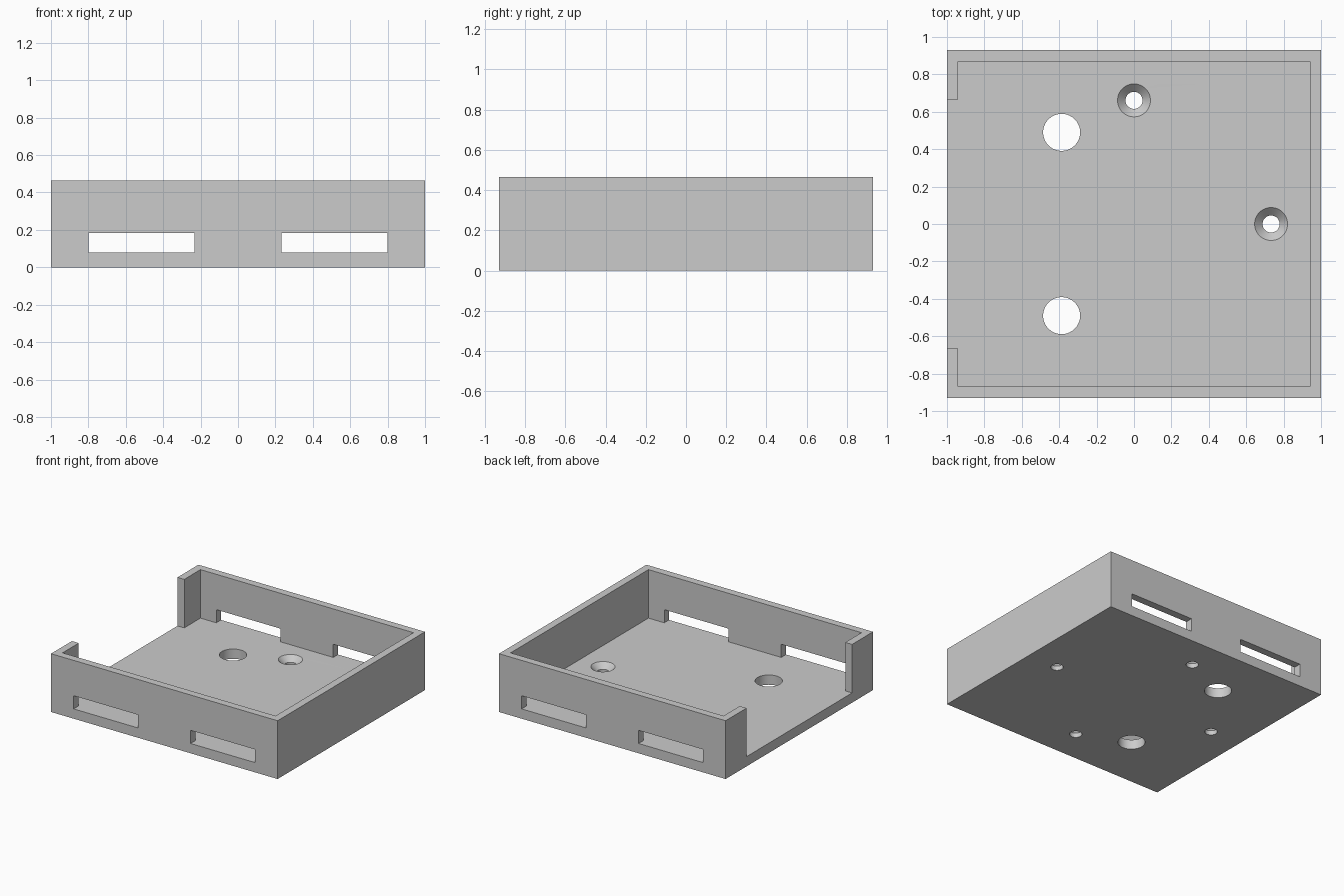
import bpy, bmesh, math
from mathutils import Vector

if "Cube" in bpy.data.objects:
    bpy.data.objects.remove(bpy.data.objects["Cube"])

HX, HY, H = 1.0, 0.929, 0.465   # half width, half depth, height
WALL, FLOOR = 0.06, 0.078

grey = bpy.data.materials.new("light_grey")
grey.diffuse_color = (0.6, 0.6, 0.6, 1)
grey.use_nodes = True
grey.node_tree.nodes["Principled BSDF"].inputs["Base Color"].default_value = grey.diffuse_color


def add_object(name, bm):
    bmesh.ops.recalc_face_normals(bm, faces=bm.faces)
    mesh = bpy.data.meshes.new(name)
    bm.to_mesh(mesh)
    bm.free()
    mesh.materials.append(grey)
    obj = bpy.data.objects.new(name, mesh)
    bpy.context.collection.objects.link(obj)
    return obj


def box(name, lo, hi):
    bm = bmesh.new()
    bmesh.ops.create_cube(bm, size=1)
    lo, hi = Vector(lo), Vector(hi)
    for v in bm.verts:
        v.co = (lo + hi) / 2 + v.co * (hi - lo)
    return add_object(name, bm)


def turned(name, x, y, profile, sides=64):
    """Solid of revolution from (radius, z) points, capped at both ends."""
    bm = bmesh.new()
    rings = [[bm.verts.new((x + r * math.cos(2 * math.pi * i / sides),
                            y + r * math.sin(2 * math.pi * i / sides), z))
              for i in range(sides)] for r, z in profile]
    for a, b in zip(rings, rings[1:]):
        for i in range(sides):
            j = (i + 1) % sides
            bm.faces.new((a[i], a[j], b[j], b[i]))
    bm.faces.new(rings[0][::-1])
    bm.faces.new(rings[-1])
    return add_object(name, bm)


# Solid block for the tray
tray = box("tray", (-HX, -HY, 0), (HX, HY, H))

# Cavity and the opening in the left wall
cutters = [
    box("cavity_cutter", (-HX + WALL, -HY + WALL, FLOOR), (HX - WALL, HY - WALL, H + 0.2)),
    box("side_opening_cutter", (-HX - 0.2, -0.665, FLOOR), (-HX + 0.2, 0.665, H + 0.3)),
]

# Two slots through both the front and back walls
for s in (-1, 1):
    x0, x1 = sorted((s * 0.232, s * 0.8))
    for t in (-1, 1):
        y0, y1 = sorted((t * (HY - 0.15), t * (HY + 0.15)))
        cutters.append(box("slot_cutter", (x0, y0, FLOOR), (x1, y1, 0.183)))

# Four countersunk screw holes
R1, R2 = 0.0455, 0.088
for x, y in ((0, 0.661), (0, -0.661), (0.733, 0), (-0.733, 0)):
    cutters.append(turned("screw_hole_cutter", x, y,
                          [(R1, -0.1), (R1, FLOOR - (R2 - R1)), (R2, FLOOR), (R2, FLOOR + 0.05)]))

# Two plain cable holes
for s in (-1, 1):
    cutters.append(turned("cable_hole_cutter", -0.387, s * 0.49, [(0.099, -0.1), (0.099, 0.15)]))

# Cut everything out of the block, then drop the cutters
bpy.context.view_layer.objects.active = tray
tray.select_set(True)
for c in cutters:
    mod = tray.modifiers.new("cut", 'BOOLEAN')
    mod.operation = 'DIFFERENCE'
    mod.solver = 'EXACT'
    mod.object = c
    bpy.ops.object.modifier_apply(modifier=mod.name)
for c in cutters:
    bpy.data.objects.remove(c)

bpy.ops.object.shade_smooth_by_angle(angle=math.radians(30))
